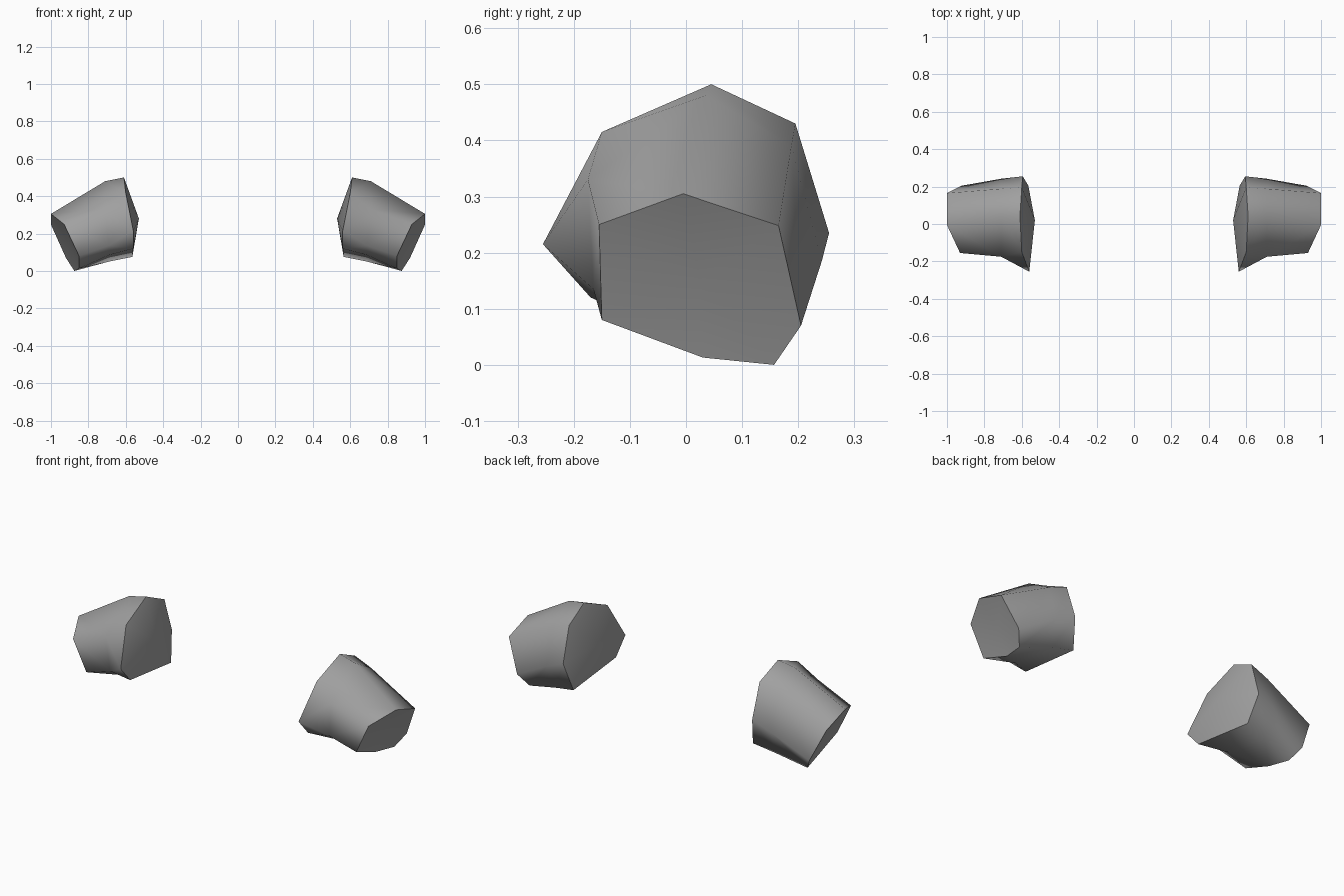
import bpy, bmesh, math

if "Cube" in bpy.data.objects:
    bpy.data.objects.remove(bpy.data.objects["Cube"])

# Single grey cloth colour
grey = bpy.data.materials.new("mid_grey")
grey.diffuse_color = (0.36, 0.36, 0.36, 1)
grey.use_nodes = True
grey.node_tree.nodes["Principled BSDF"].inputs["Base Color"].default_value = grey.diffuse_color

# Seven-sided rings from the shoulder end to the cuff end (+x side)
SHOULDER = [(.60, -.15, .415), (.61, .045, .50), (.60, .195, .43), (.595, .255, .235),
            (.565, .205, .075), (.56, -.17, .12), (.56, -.255, .215)]
MIDDLE = [(.71, -.175, .33), (.71, .035, .48), (.71, .188, .39), (.71, .242, .185),
          (.69, .19, .05), (.69, -.09, .085), (.69, -.165, .135)]
CUFF = [(.93, -.155, .25), (1.0, -.005, .305), (1.0, .165, .248), (.92, .205, .07),
        (.875, .157, .0), (.85, .03, .013), (.85, -.15, .08)]


def build_sleeve(name, side):
    bm = bmesh.new()
    rings = [[bm.verts.new((side * x, y, z)) for x, y, z in ring]
             for ring in (SHOULDER, MIDDLE, CUFF)]
    n = len(SHOULDER)
    # Tube wall
    for a, b in zip(rings, rings[1:]):
        for i in range(n):
            j = (i + 1) % n
            bm.faces.new((a[i], a[j], b[j], b[i]))
    # Domed shoulder cap and slightly hollow cuff cap
    for ring, (x, y, z) in ((rings[0], (.53, .02, .28)), (rings[-1], (.905, .025, .15))):
        tip = bm.verts.new((side * x, y, z))
        for i in range(n):
            bm.faces.new((ring[i], ring[(i + 1) % n], tip))
    bmesh.ops.recalc_face_normals(bm, faces=bm.faces)
    for f in bm.faces:
        f.smooth = True
    # Sharp rims at both ends
    for ring in (rings[0], rings[-1]):
        for i in range(n):
            bm.edges.get((ring[i], ring[(i + 1) % n])).smooth = False
    mesh = bpy.data.meshes.new(name)
    bm.to_mesh(mesh)
    bm.free()
    mesh.materials.append(grey)
    obj = bpy.data.objects.new(name, mesh)
    bpy.context.collection.objects.link(obj)
    return obj


build_sleeve("right_sleeve", 1)
build_sleeve("left_sleeve", -1)
